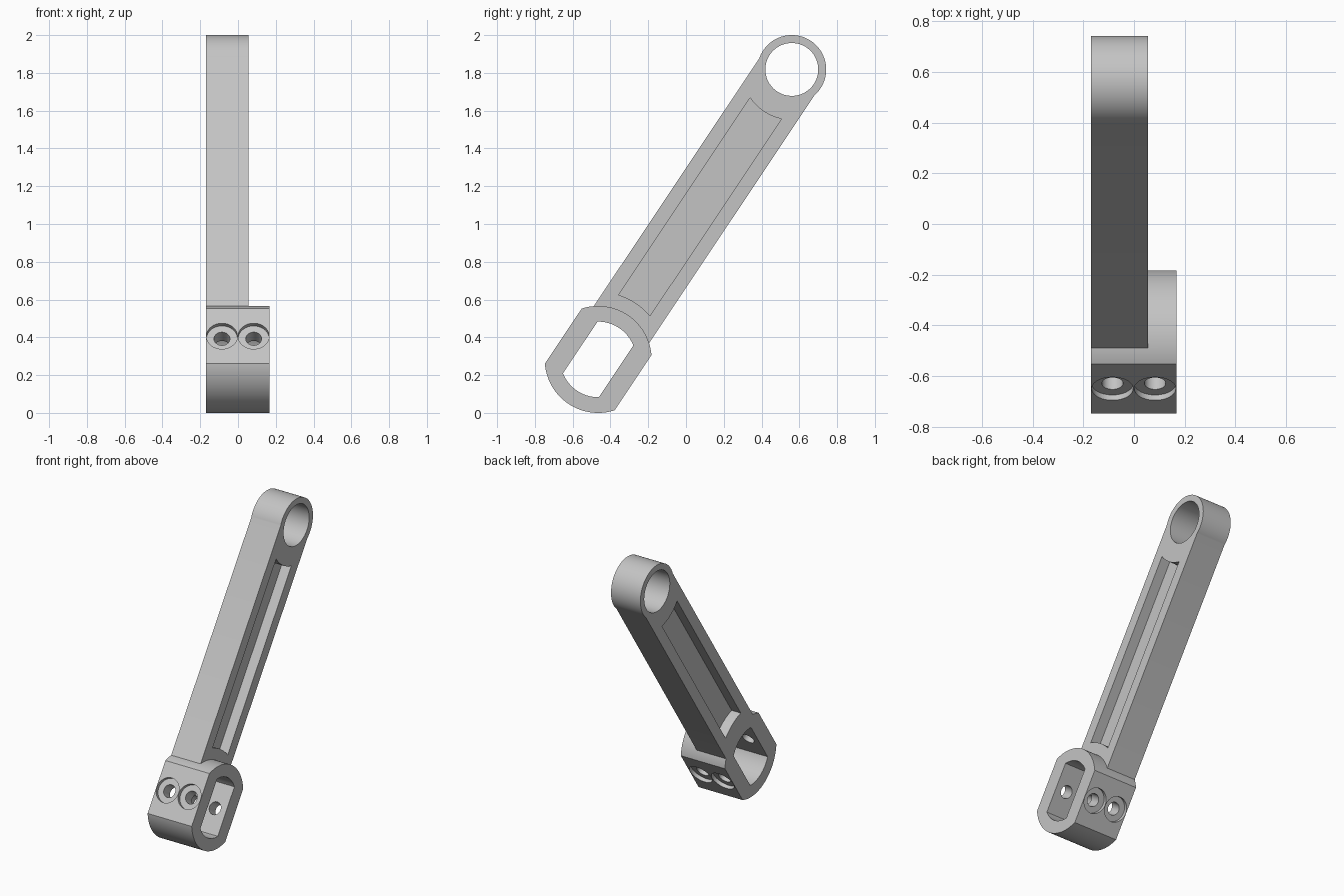
import bpy
import bmesh
from math import asin, acos, cos, sin, pi
from mathutils import Vector

cube = bpy.data.objects.get("Cube")
if cube:
    bpy.data.objects.remove(cube, do_unlink=True)

grey = bpy.data.materials.new("light grey metal")
grey.use_nodes = True
colour = (0.55, 0.55, 0.55, 1)
grey.diffuse_color = colour
grey.node_tree.nodes["Principled BSDF"].inputs["Base Color"].default_value = colour

# The arm leans back: ALONG runs up the arm, ACROSS over its width
BASE = Vector((0, -0.465, 0.283))
ALONG = Vector((0, 1.025, 1.535)).normalized()
ACROSS = Vector((0, -ALONG.z, ALONG.y))
SIDE = Vector((1, 0, 0))
LENGTH = 1.846
LEFT, RIGHT, ARM_LEFT = 0.168, -0.17, 0.055
POCKET_DEPTH = 0.07


def arc(centre, radius, start, end, steps=40):
    """Points of an arc in (along, across) coordinates."""
    return [(centre + radius * cos(start + (end - start) * i / steps),
             radius * sin(start + (end - start) * i / steps))
            for i in range(steps + 1)]


def flat_sided(radius, half):
    """Circle with two parallel sides cut flat."""
    a = asin(half / radius)
    return arc(0, radius, -a, a) + arc(0, radius, pi - a, pi + a)


def prism(name, points, low, high, plane=(ALONG, ACROSS), axis=SIDE, origin=BASE):
    """Extrude a profile along an axis."""
    bm = bmesh.new()
    verts = [bm.verts.new(origin + plane[0] * p + plane[1] * q + axis * low)
             for p, q in points]
    face = bm.faces.new(verts)
    new = bmesh.ops.extrude_face_region(bm, geom=[face])["geom"]
    bmesh.ops.translate(bm, vec=axis * (high - low),
                        verts=[v for v in new if isinstance(v, bmesh.types.BMVert)])
    bmesh.ops.recalc_face_normals(bm, faces=bm.faces)
    mesh = bpy.data.meshes.new(name)
    bm.to_mesh(mesh)
    bm.free()
    mesh.materials.append(grey)
    obj = bpy.data.objects.new(name, mesh)
    bpy.context.collection.objects.link(obj)
    return obj


def combine(target, tool, operation):
    """Apply a boolean and discard the tool."""
    mod = target.modifiers.new("boolean", "BOOLEAN")
    mod.object, mod.operation, mod.solver = tool, operation, "EXACT"
    bpy.context.view_layer.objects.active = target
    bpy.ops.object.modifier_apply(modifier=mod.name)
    bpy.data.objects.remove(tool, do_unlink=True)


# Arm with rounded end eye
HALF, EYE = 0.176, 0.182
turn = pi - asin(HALF / EYE)
outline = [(0.15, -HALF)] + arc(LENGTH, EYE, -turn, turn, 72) + [(0.15, HALF)]
lever = prism("lever_arm", outline, RIGHT, ARM_LEFT)

# Clamp block with flat sides
combine(lever, prism("clamp", flat_sided(0.283, 0.222), RIGHT, LEFT), "UNION")

# Slot through the clamp and round hole through the eye
combine(lever, prism("slot", flat_sided(0.2, 0.114), RIGHT - 0.1, LEFT + 0.1), "DIFFERENCE")
eye_hole = arc(LENGTH, 0.14, 0, 2 * pi, 72)[:-1]
combine(lever, prism("eye_hole", eye_hole, RIGHT - 0.1, LEFT + 0.1), "DIFFERENCE")

# Recessed pockets on both faces, ends concentric with the clamp and the eye
POCKET = 0.1
low, high = asin(POCKET / 0.358), asin(POCKET / 0.267)
pocket = arc(0, 0.358, low, -low, 24) + arc(LENGTH, 0.267, pi + high, pi - high, 24)
for start, end in ((ARM_LEFT - POCKET_DEPTH, ARM_LEFT + 0.05),
                   (RIGHT - 0.05, RIGHT + POCKET_DEPTH)):
    combine(lever, prism("pocket", pocket, start, end), "DIFFERENCE")

# Two bolt holes through the clamp, counterbored on both flat sides
for x in (-0.085, 0.083):
    centre = BASE + SIDE * x
    for radius, start, end in ((0.042, -0.4, 0.4), (0.082, 0.197, 0.4), (0.082, -0.4, -0.197)):
        circle = arc(0, radius, 0, 2 * pi, 48)[:-1]
        combine(lever, prism("bolt_hole", circle, start, end,
                             (SIDE, ALONG), ACROSS, centre), "DIFFERENCE")

# Smooth curved walls, sharp edges
for obj in bpy.context.selected_objects:
    obj.select_set(False)
lever.select_set(True)
bpy.context.view_layer.objects.active = lever
bpy.ops.object.shade_smooth_by_angle(angle=pi / 9)
